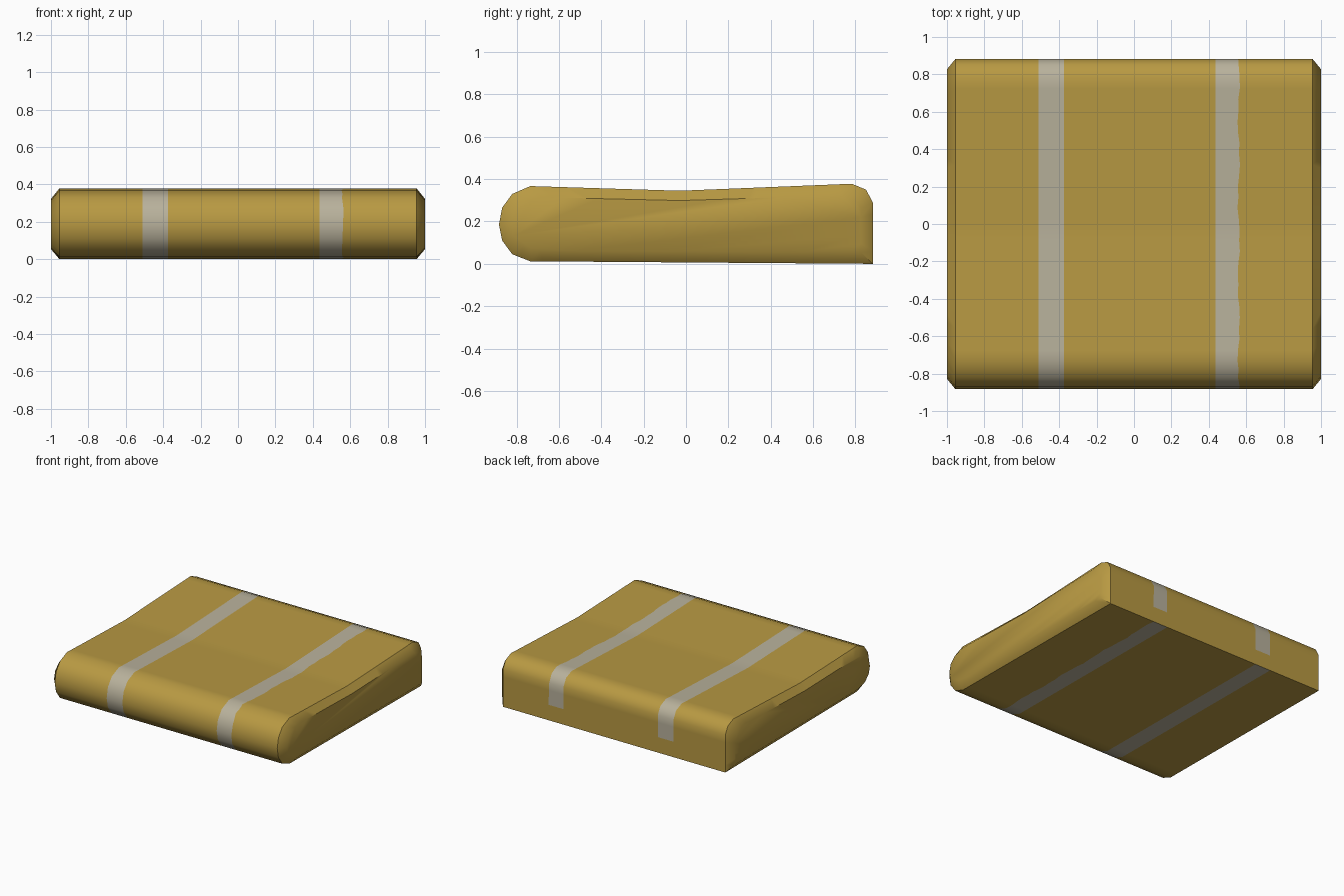
import bpy, bmesh, math

if "Cube" in bpy.data.objects:
    bpy.data.objects.remove(bpy.data.objects["Cube"])


def material(name, rgb):
    m = bpy.data.materials.new(name)
    m.diffuse_color = (*rgb, 1.0)
    m.use_nodes = True
    m.node_tree.nodes["Principled BSDF"].inputs["Base Color"].default_value = m.diffuse_color
    return m


gold = material("gold fabric", (0.48, 0.32, 0.055))
grey = material("pale grey stripe", (0.48, 0.44, 0.33))

# Side profile (y, z): rounded front, dipped top, square back foot
PROFILE = [(-0.735, 0.012), (-0.82, 0.045), (-0.868, 0.11), (-0.883, 0.185),
           (-0.868, 0.265), (-0.82, 0.33), (-0.735, 0.367), (-0.03, 0.345),
           (0.783, 0.378), (0.85, 0.35), (0.882, 0.29), (0.882, 0.12),
           (0.882, 0.0)]
# Stripe edges across the width; the 5th line is slightly ragged
XS = [-0.955, -0.51, -0.375, 0.435, 0.56, 0.955]
STRIPE_COLUMNS = (1, 3)
BACK_STRIPE_END = 0.12
INSET = 0.055


def resample(points, step):
    """Split long spans of the closed profile so the ragged edge can wander."""
    out = []
    for i, (y0, z0) in enumerate(points):
        y1, z1 = points[(i + 1) % len(points)]
        n = max(1, round(math.hypot(y1 - y0, z1 - z0) / step))
        out += [(y0 + (y1 - y0) * k / n, z0 + (z1 - z0) * k / n) for k in range(n)]
    return out


def ragged(y, z):
    return 0.005 * math.sin(14.6 * y - 3.4) + 0.003 * math.sin(41 * y + 23 * z)


def inset_point(y, z):
    """Pull a profile point inwards for the chamfered ends."""
    zc = 0.185
    k = INSET / 0.883
    return y * (1 - k), zc + (z - zc) * (1 - INSET / 0.19)


pts = resample(PROFILE, 0.06)
n = len(pts)
bm = bmesh.new()

# Cushion body: sweep the profile across x, colouring stripe columns
rings = []
for c, x in enumerate(XS):
    rings.append([bm.verts.new((x + (ragged(y, z) if c == 4 else 0), y, z))
                  for y, z in pts])
for c in range(len(XS) - 1):
    for i in range(n):
        j = (i + 1) % n
        f = bm.faces.new((rings[c][i], rings[c][j], rings[c + 1][j], rings[c + 1][i]))
        back_foot = (min(pts[i][0], pts[j][0]) > 0.881
                     and max(pts[i][1], pts[j][1]) < BACK_STRIPE_END + 0.001)
        f.material_index = int(c in STRIPE_COLUMNS and not back_foot)

# Chamfered end caps
for ring, x in ((rings[0], -1.0), (rings[-1], 1.0)):
    cap = [bm.verts.new((x, *inset_point(y, z))) for y, z in pts]
    for i in range(n):
        j = (i + 1) % n
        bm.faces.new((ring[i], ring[j], cap[j], cap[i]))
    bm.faces.new(cap)

bmesh.ops.recalc_face_normals(bm, faces=bm.faces)
mesh = bpy.data.meshes.new("cushion")
bm.to_mesh(mesh)
bm.free()
mesh.materials.append(gold)
mesh.materials.append(grey)
cushion = bpy.data.objects.new("cushion", mesh)
bpy.context.collection.objects.link(cushion)

# Smooth rounding, crisp end seams
bpy.context.view_layer.objects.active = cushion
cushion.select_set(True)
bpy.ops.object.shade_smooth_by_angle(angle=math.radians(42))
